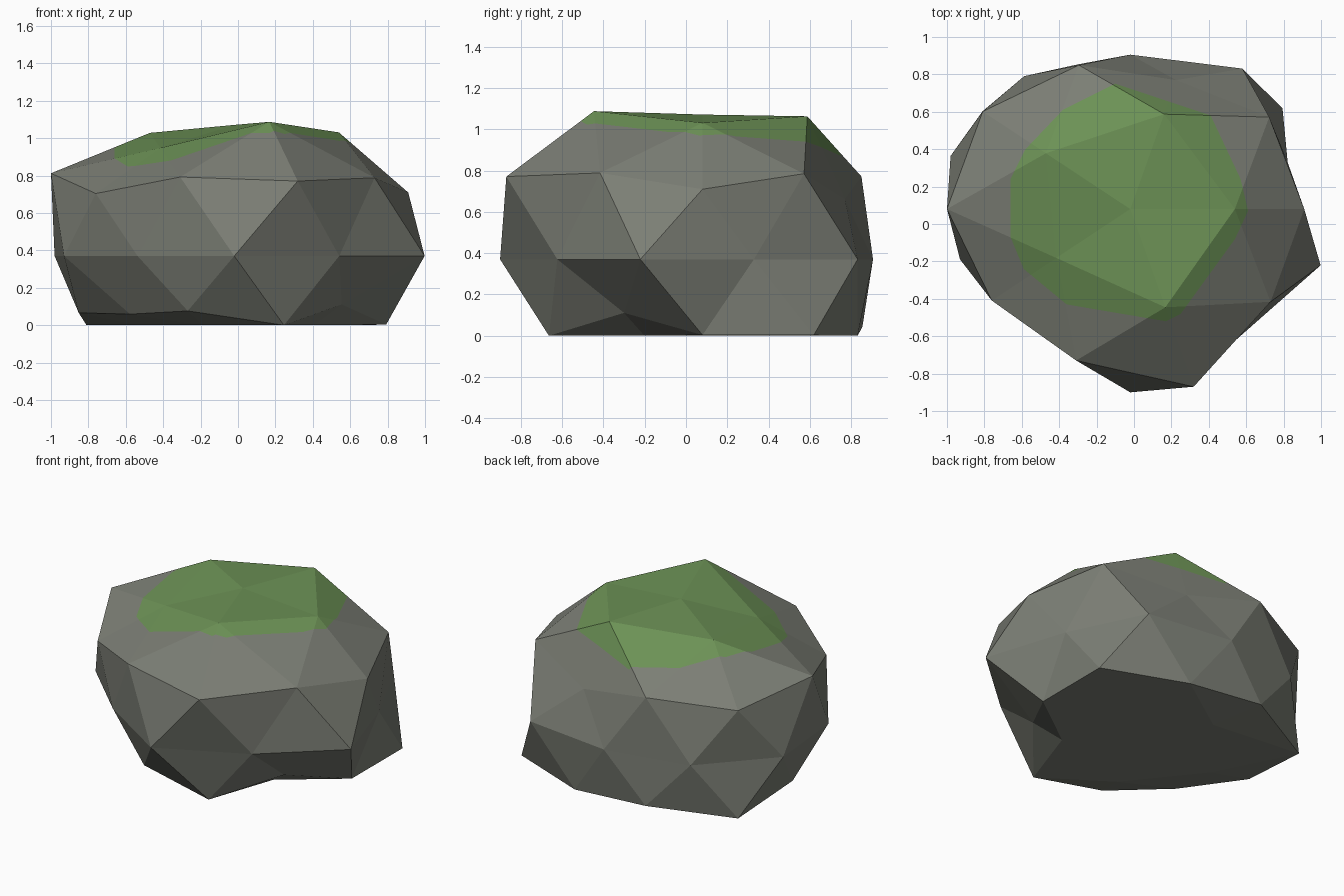
import bpy, bmesh, math
from mathutils import Vector

if "Cube" in bpy.data.objects:
    bpy.data.objects.remove(bpy.data.objects["Cube"])

CENTRE = Vector((-0.02, 0.08, 0.37))
SCALE = Vector((1.0, 0.91, 0.73))

# Bulge of the stone per ring of the ball, keyed by ring height (percent),
# listed anticlockwise from +x
BULGE = {
    100: [0.96],
    85: [1.064, 1.115, 1.06, 0.93, 1.155],
    53: [1.08, 1.045, 1.152, 1.10, 1.09],
    45: [1.04, 0.89, 1.09, 1.023, 1.227],
    0: [0.885, 1.02, 0.907, 0.965, 1.01, 0.957, 0.88, 1.077, 0.955, 1.07],
    -45: [1.125, 1.0, 0.93, 0.90, 0.794],
    -53: [0.955, 1.02, 1.148, 0.81, 1.01],
    -85: [1.0] * 5,
    -100: [0.9],
}

# Moss outline seen from above, anticlockwise
MOSS = [(-0.66, 0.24), (-0.66, -0.07), (-0.59, -0.24), (-0.36, -0.43),
        (0.17, -0.52), (0.25, -0.48), (0.54, -0.08), (0.61, 0.07),
        (0.57, 0.24), (0.41, 0.58), (-0.10, 0.75), (-0.38, 0.61),
        (-0.58, 0.40)]


def material(name, colour):
    mat = bpy.data.materials.new(name)
    mat.diffuse_color = (*colour, 1.0)
    mat.use_nodes = True
    mat.node_tree.nodes["Principled BSDF"].inputs["Base Color"].default_value = mat.diffuse_color
    return mat


# Stone body: lumpy ball, squashed and cut flat where it rests on the ground
bm = bmesh.new()
bmesh.ops.create_icosphere(bm, subdivisions=2, radius=1.0)
for v in bm.verts:
    d = v.co.normalized()
    ring = min(BULGE, key=lambda k: abs(k - d.z * 100))
    row = BULGE[ring]
    angle = (math.degrees(math.atan2(d.y, d.x)) + 1) % 360
    r = row[int(angle * len(row) / 360)]
    v.co = CENTRE + d * SCALE * r
    v.co.z = max(v.co.z, 0.0)

# Moss patch: cut the outline into the upper faces and colour the inside
bm.normal_update()
inside = [f for f in bm.faces if f.calc_center_median().z > 0.5]
for i, a in enumerate(MOSS):
    b = MOSS[(i + 1) % len(MOSS)]
    point = Vector((a[0], a[1], 0))
    outward = Vector((b[1] - a[1], a[0] - b[0], 0)).normalized()
    parts = set(inside)
    for f in inside:
        parts.update(f.edges)
        parts.update(f.verts)
    cut = bmesh.ops.bisect_plane(bm, geom=list(parts), dist=1e-5,
                                 plane_co=point, plane_no=outward)
    faces = {g for g in cut["geom"] if isinstance(g, bmesh.types.BMFace)}
    faces.update(f for f in inside if f.is_valid)
    inside = [f for f in faces
              if (f.calc_center_median() - point).dot(outward) < 0]
for f in inside:
    f.material_index = 1

mesh = bpy.data.meshes.new("mossy_rock")
bm.to_mesh(mesh)
bm.free()
mesh.materials.append(material("grey_stone", (0.20, 0.21, 0.178)))
mesh.materials.append(material("green_moss", (0.15, 0.285, 0.092)))
rock = bpy.data.objects.new("mossy_rock", mesh)
bpy.context.collection.objects.link(rock)
